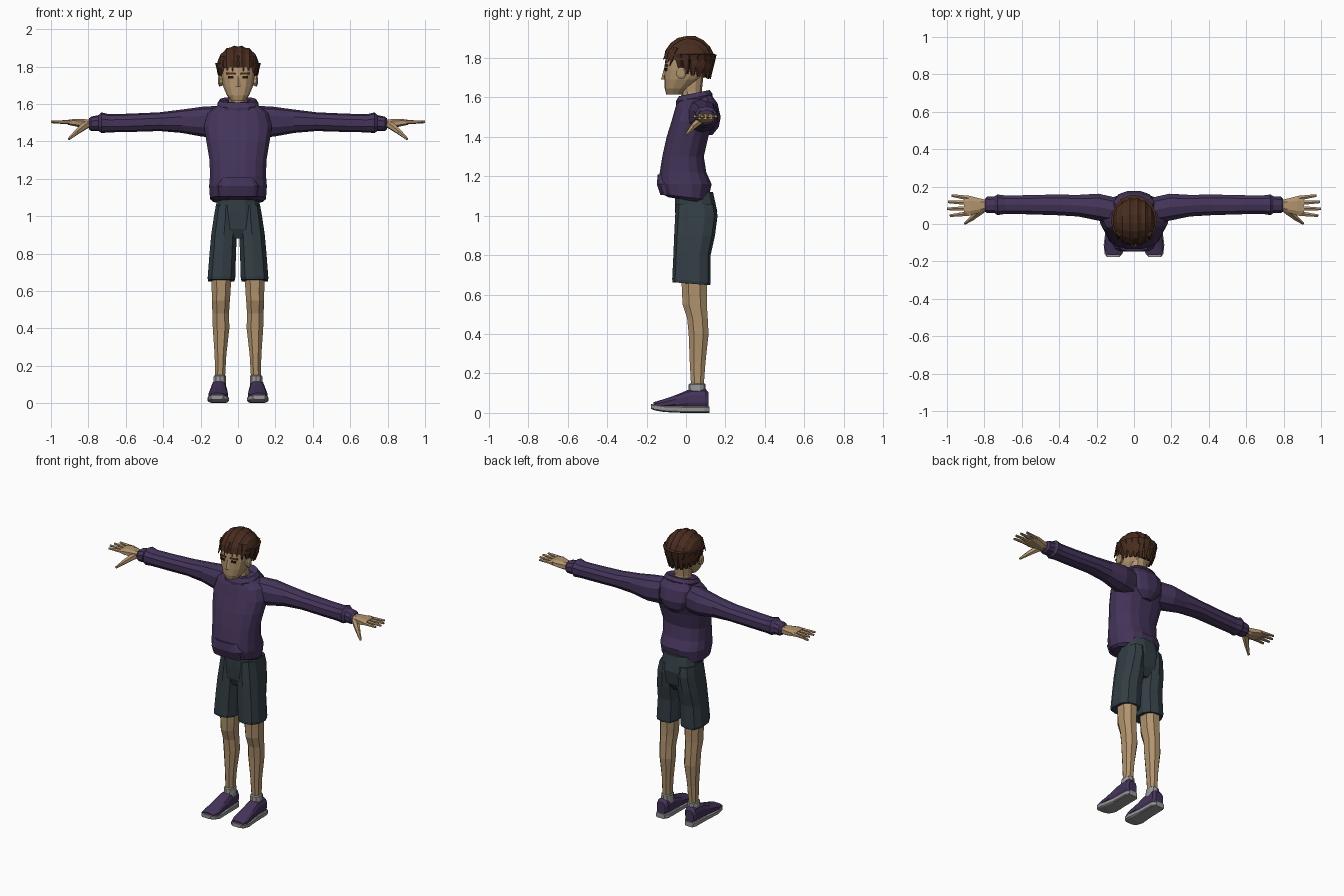
import bpy, bmesh, math, random
from mathutils import Vector

random.seed(4)
default_cube = bpy.data.objects.get("Cube")
if default_cube:
    bpy.data.objects.remove(default_cube, do_unlink=True)


def material(name, red, green, blue):
    """Flat colour given in display values, stored as linear."""
    linear = [(c / 255) ** 2.2 for c in (red, green, blue)] + [1]
    mat = bpy.data.materials.new(name)
    mat.use_nodes = True
    mat.diffuse_color = linear
    mat.node_tree.nodes["Principled BSDF"].inputs["Base Color"].default_value = linear
    return mat


skin = material("skin", 176, 146, 110)
purple = material("hoodie purple", 70, 55, 90)
slate = material("shorts slate", 54, 64, 70)
brown = material("hair brown", 74, 48, 36)
grey = material("sole grey", 150, 148, 150)
dark = material("eye dark", 38, 27, 24)


def finish(name, bm, mat, mirror=False):
    bmesh.ops.recalc_face_normals(bm, faces=bm.faces)
    mesh = bpy.data.meshes.new(name)
    bm.to_mesh(mesh)
    bm.free()
    mesh.materials.append(mat)
    obj = bpy.data.objects.new(name, mesh)
    bpy.context.collection.objects.link(obj)
    if mirror:
        obj.modifiers.new("Mirror", "MIRROR")
    return obj


def loft(name, axis, rings, mat, sides=12, power=2.4, mirror=False):
    """Skin rounded rings; each is (position, low a, high a, low b, high b, tilt)."""
    bm = bmesh.new()
    loops = []
    for position, a0, a1, b0, b1, *tilt in rings:
        loop = []
        for i in range(sides):
            angle = math.tau * (i + 0.5) / sides
            c, s = math.cos(angle), math.sin(angle)
            a = math.copysign(abs(c) ** (2 / power), c) * (a1 - a0) / 2
            b = math.copysign(abs(s) ** (2 / power), s) * (b1 - b0) / 2
            along = position + (tilt[0] * b if tilt else 0)
            co = [a + (a0 + a1) / 2, b + (b0 + b1) / 2]
            co.insert("xyz".index(axis), along)
            loop.append(bm.verts.new(co))
        loops.append(loop)
    for low, high in zip(loops, loops[1:]):
        for i in range(sides):
            j = (i + 1) % sides
            bm.faces.new((low[i], low[j], high[j], high[i]))
    bm.faces.new(loops[0])
    bm.faces.new(loops[-1])
    return finish(name, bm, mat, mirror)


def taper(name, start, end, r1, r2, mat, flat=1, mirror=True, sides=6):
    """Tapered bar between two points."""
    start, end = Vector(start), Vector(end)
    way = end - start
    bm = bmesh.new()
    bmesh.ops.create_cone(bm, cap_ends=True, segments=sides, radius1=r1, radius2=r2, depth=way.length)
    bmesh.ops.scale(bm, vec=(1, flat, 1), verts=bm.verts)
    bmesh.ops.rotate(bm, matrix=way.to_track_quat("Z", "Y").to_matrix(), verts=bm.verts)
    bmesh.ops.translate(bm, vec=(start + end) / 2, verts=bm.verts)
    return finish(name, bm, mat, mirror)


# Hoodie: body, front pocket, sleeves, collar and hanging hood
loft("hoodie_body", "z", [
    (1.08, -.135, .135, -.09, .09, -.15), (1.095, -.152, .152, -.122, .115, -.12),
    (1.16, -.157, .157, -.142, .132), (1.22, -.152, .152, -.135, .105),
    (1.3, -.155, .155, -.122, .092), (1.4, -.172, .172, -.1, .115),
    (1.48, -.185, .185, -.075, .145), (1.55, -.165, .165, -.055, .14),
    (1.59, -.115, .115, -.04, .12), (1.61, -.08, .08, -.02, .1)], purple, 16)
loft("front_pocket", "z", [
    (1.105, -.11, .11, -.13, 0), (1.16, -.115, .115, -.149, 0), (1.21, -.085, .085, -.144, 0)],
    purple, 16, 4)
loft("sleeves", "x", [
    (.1, .0, .145, 1.42, 1.59), (.19, .015, .165, 1.425, 1.585), (.3, .038, .158, 1.445, 1.57),
    (.42, .045, .16, 1.455, 1.555), (.58, .05, .156, 1.45, 1.548), (.69, .052, .155, 1.448, 1.545),
    (.73, .045, .16, 1.444, 1.555), (.745, .056, .15, 1.455, 1.54),
    (.785, .056, .148, 1.455, 1.532), (.797, .068, .135, 1.465, 1.522)], purple, 10, 2.4, True)
loft("collar", "z", [
    (1.57, -.105, .105, -.05, .13, .2), (1.598, -.113, .113, -.052, .135, .2),
    (1.622, -.098, .098, -.036, .12, .2), (1.612, -.068, .068, -.02, .09, .2)], purple, 14)
loft("hood", "z", [
    (1.41, -.03, .03, .09, .135), (1.45, -.08, .08, .06, .168), (1.5, -.11, .11, .03, .178),
    (1.57, -.118, .118, .02, .162), (1.62, -.085, .085, .05, .125)], purple, 12)

# Shorts: hips and two legs
loft("shorts_hips", "z", [
    (.88, -.09, .09, -.03, .11), (.93, -.125, .125, -.052, .145), (1.02, -.128, .128, -.058, .162),
    (1.12, -.11, .11, -.06, .14)], slate, 12)
loft("shorts_legs", "z", [
    (.655, .016, .162, -.068, .122, -.08), (.67, .012, .165, -.07, .125, -.08),
    (.8, .008, .155, -.064, .125), (.9, .004, .146, -.06, .147),
    (1, .002, .131, -.055, .16), (1.06, .01, .12, -.05, .15)], slate, 10, 2.6, True)

# Bare legs and socks
loft("legs", "z", [
    (.1, .07, .125, .028, .09), (.16, .066, .125, .022, .094), (.26, .06, .127, .016, .102),
    (.4, .043, .138, .01, .118), (.48, .045, .14, .002, .114), (.55, .04, .143, -.022, .11),
    (.6, .036, .144, -.024, .11), (.72, .03, .148, -.03, .112)], skin, 8, 2.3, True)
loft("socks", "z", [
    (.08, .062, .135, .01, .1), (.145, .062, .131, .014, .1), (.152, .07, .122, .025, .09)],
    grey, 10, 2.2, True)

# Shoes: uppers and soles
loft("shoe_uppers", "y", [
    (.115, .075, .135, .02, .105), (.098, .062, .144, .02, .124), (.01, .06, .145, .02, .118),
    (-.05, .056, .152, .02, .092), (-.12, .052, .159, .02, .068), (-.166, .068, .153, .025, .054)],
    purple, 12, 2.6, True)
loft("shoe_soles", "y", [
    (.12, .075, .137, 0, .032), (.095, .057, .148, 0, .036), (-.02, .055, .151, 0, .036),
    (-.11, .048, .163, .004, .038), (-.158, .06, .158, .012, .044), (-.177, .08, .145, .02, .044)],
    grey, 12, 5, True)

# Hands: palms, four fingers and a thumb
loft("palms", "x", [
    (.78, .072, .128, 1.472, 1.516), (.82, .06, .138, 1.468, 1.52), (.875, .042, .152, 1.48, 1.521),
    (.908, .044, .15, 1.487, 1.516)], skin, 8, 2.8, True)
for finger, y, reach in (("little", .139, .975), ("ring", .113, .995), ("middle", .084, 1), ("index", .056, .985)):
    tip_y = y + (y - .095) * .3
    taper(finger + "_fingers", (.885, y, 1.502), (reach, tip_y, 1.504), .0145, .008, skin, .85)
taper("thumb_bases", (.81, .08, 1.492), (.865, .032, 1.448), .024, .015, skin)
taper("thumb_tips", (.862, .034, 1.45), (.905, .002, 1.412), .015, .007, skin)

# Neck, head, ears and nose
loft("neck", "z", [(1.55, -.06, .06, -.02, .09), (1.63, -.05, .05, -.025, .08), (1.72, -.055, .055, -.03, .09)], skin, 10)
head = loft("head", "z", [
    (1.615, -.036, .036, -.1, -.015), (1.645, -.06, .06, -.108, .015), (1.69, -.08, .08, -.11, .07),
    (1.74, -.09, .09, -.11, .112), (1.8, -.094, .094, -.104, .125), (1.85, -.08, .08, -.08, .11),
    (1.88, -.045, .045, -.04, .07)], skin, 14, 2.5)
loft("ears", "x", [
    (.07, -.04, 0, 1.7, 1.745), (.1, -.05, .002, 1.69, 1.755), (.106, -.04, -.005, 1.705, 1.745)],
    skin, 8, 2, True)
taper("nose", (0, -.106, 1.75), (0, -.113, 1.69), .006, .017, skin, .8, False, 4)


# Brows and eyes: thin plates laid on the face
def face_plate(name, x, z, width, height, mat):
    bpy.context.view_layer.update()
    hit, spot, normal, face = head.ray_cast((x, -1, z), (0, 1, 0))
    bm = bmesh.new()
    bmesh.ops.create_cube(bm, size=1)
    bmesh.ops.scale(bm, vec=(width, height, .009), verts=bm.verts)
    bmesh.ops.rotate(bm, matrix=normal.to_track_quat("Z", "Y").to_matrix(), verts=bm.verts)
    bmesh.ops.translate(bm, vec=spot, verts=bm.verts)
    finish(name, bm, mat, True)


face_plate("eyebrows", .039, 1.762, .05, .009, brown)
face_plate("eyes", .039, 1.742, .03, .014, dark)

# Hair: ridged cap combed from front to back
bm = bmesh.new()
rows, columns = 17, 12
grid = []
for i in range(rows):
    lat = math.radians(-86 + 172 * i / (rows - 1))
    ridge = 1.0 if i % 2 else .94
    line = []
    for j in range(columns):
        phi = math.radians(176 - 222 * j / (columns - 1))
        r = math.cos(lat) ** .85 * ridge * random.uniform(.985, 1.015)
        line.append(bm.verts.new((.113 * math.sin(lat), .015 + .131 * r * math.cos(phi), 1.787 + .128 * r * math.sin(phi))))
    grid.append(line)
for a, b in zip(grid, grid[1:]):
    for j in range(columns - 1):
        bm.faces.new((a[j], a[j + 1], b[j + 1], b[j]))
rim = [line[0] for line in grid] + [v for v in grid[-1][1:-1]]
rim += [line[-1] for line in reversed(grid)] + [v for v in reversed(grid[0][1:-1])]
bm.faces.new(rim)
finish("hair_cap", bm, brown)

# Hair locks: fringe points, then sides and nape
for i in range(7):
    x = (i - 3) * .027
    drop = 1.78 + .012 * (i % 2) - abs(x) * .25
    taper("fringe_lock", (x * .9, -.075 + abs(x) * .3, 1.85), (x * 1.08, -.116 + abs(x) * .4, drop), .026, .003, brown, .6, False, 5)
for i in range(7):
    turn = math.radians(-28 + i * 18)
    x, y = .104 * math.cos(turn), .02 + .118 * math.sin(turn)
    taper("side_lock", (x, y, 1.82), (x * .86, .02 + (y - .02) * .86, 1.725 - .006 * min(i, 5)), .034, .01, brown, .6, True, 5)
